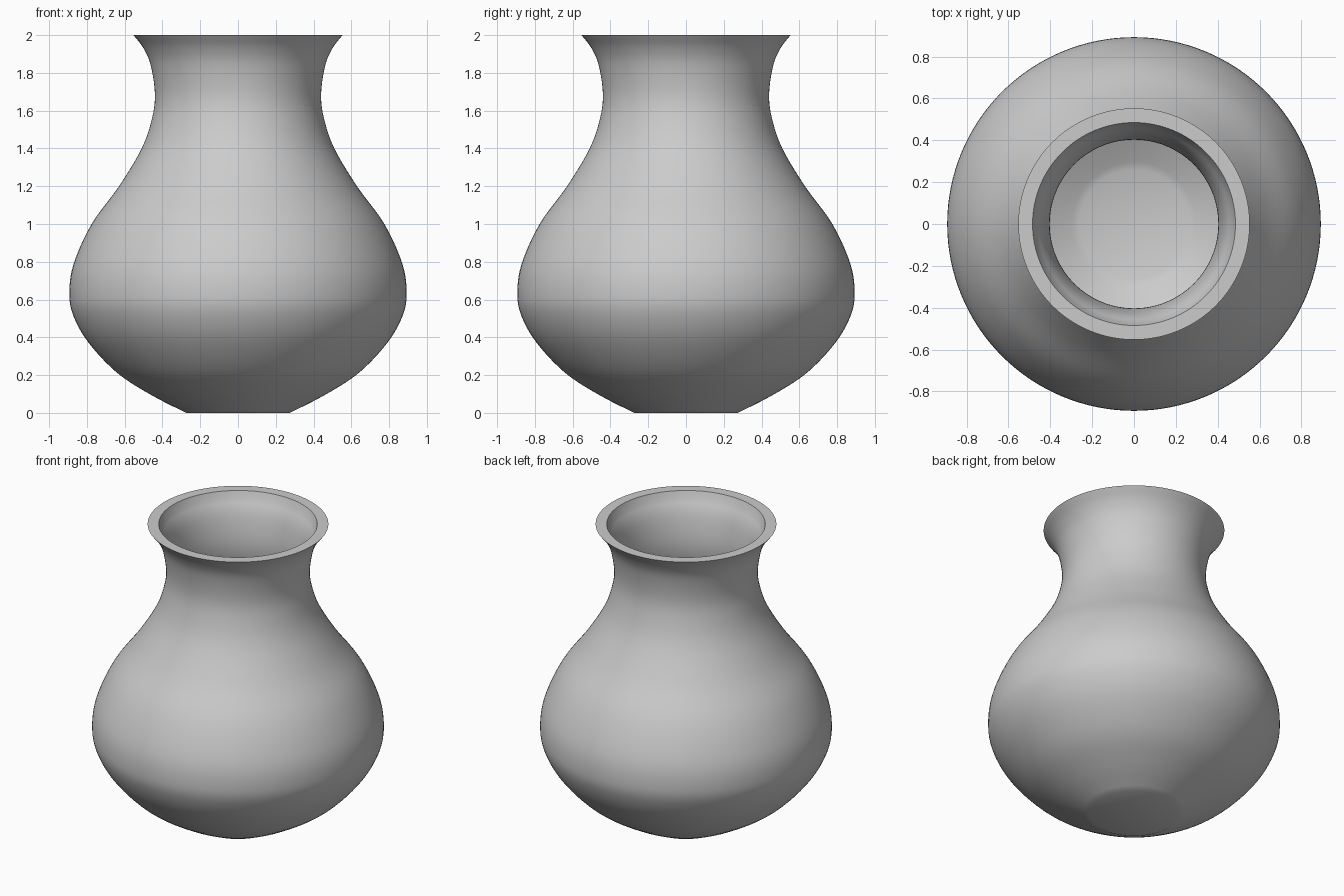
import bpy, bmesh, math
from mathutils import Vector

cube = bpy.data.objects.get("Cube")
if cube:
    bpy.data.objects.remove(cube)

WALL, SEGMENTS, STEPS = 0.037, 128, 5

# Clay colour
clay = bpy.data.materials.new("grey clay")
clay.use_nodes = True
clay.diffuse_color = (0.6, 0.6, 0.6, 1)
clay.node_tree.nodes["Principled BSDF"].inputs["Base Color"].default_value = clay.diffuse_color


def smooth_curve(points):
    """Catmull-Rom curve through the points, ends extended in a straight line."""
    p = [Vector(q) for q in points]
    p = [2 * p[0] - p[1]] + p + [2 * p[-1] - p[-2]]
    curve = []
    for a, b, c, d in zip(p, p[1:], p[2:], p[3:]):
        for i in range(STEPS):
            t = i / STEPS
            curve.append(0.5 * (2 * b + (c - a) * t + (2 * a - 5 * b + 4 * c - d) * t**2
                                + (3 * b - a - 3 * c + d) * t**3))
    return curve + [p[-2]]


# Outer wall as (radius, height), from foot to rim
outer = smooth_curve([(0.275, 0), (0.46, 0.095), (0.64, 0.212), (0.79, 0.37), (0.87, 0.51),
                      (0.893, 0.63), (0.87, 0.79), (0.775, 1.0), (0.63, 1.2), (0.51, 1.4),
                      (0.455, 1.56), (0.44, 1.69), (0.462, 1.84), (0.5, 1.93), (0.553, 2)])

# Inner wall, offset along the profile's normal, from rim to floor
inner = []
for i in range(1, len(outer) - 1):
    along = (outer[i + 1] - outer[i - 1]).normalized()
    inner.append(outer[i] + WALL * Vector((-along.y, along.x)))
inner = [q for q in inner if q.y < 1.96] + [Vector((0.485, 2))]
inner = [Vector((0.0, WALL)), Vector((0.26, WALL))] + inner

# Vase body, turned around the vertical axis
profile = [Vector((0, 0))] + outer + inner[::-1]
bm = bmesh.new()
verts = [bm.verts.new((q.x, 0, q.y)) for q in profile]
edges = [bm.edges.new(pair) for pair in zip(verts, verts[1:])]
bmesh.ops.spin(bm, geom=verts + edges, cent=(0, 0, 0), axis=(0, 0, 1),
               angle=math.tau, steps=SEGMENTS, use_merge=True)
bmesh.ops.remove_doubles(bm, verts=bm.verts, dist=1e-4)
bmesh.ops.recalc_face_normals(bm, faces=bm.faces)
mesh = bpy.data.meshes.new("vase")
bm.to_mesh(mesh)
bm.free()
mesh.materials.append(clay)

vase = bpy.data.objects.new("vase", mesh)
bpy.context.collection.objects.link(vase)
bpy.context.view_layer.objects.active = vase
vase.select_set(True)
bpy.ops.object.shade_smooth_by_angle(angle=math.radians(40))
